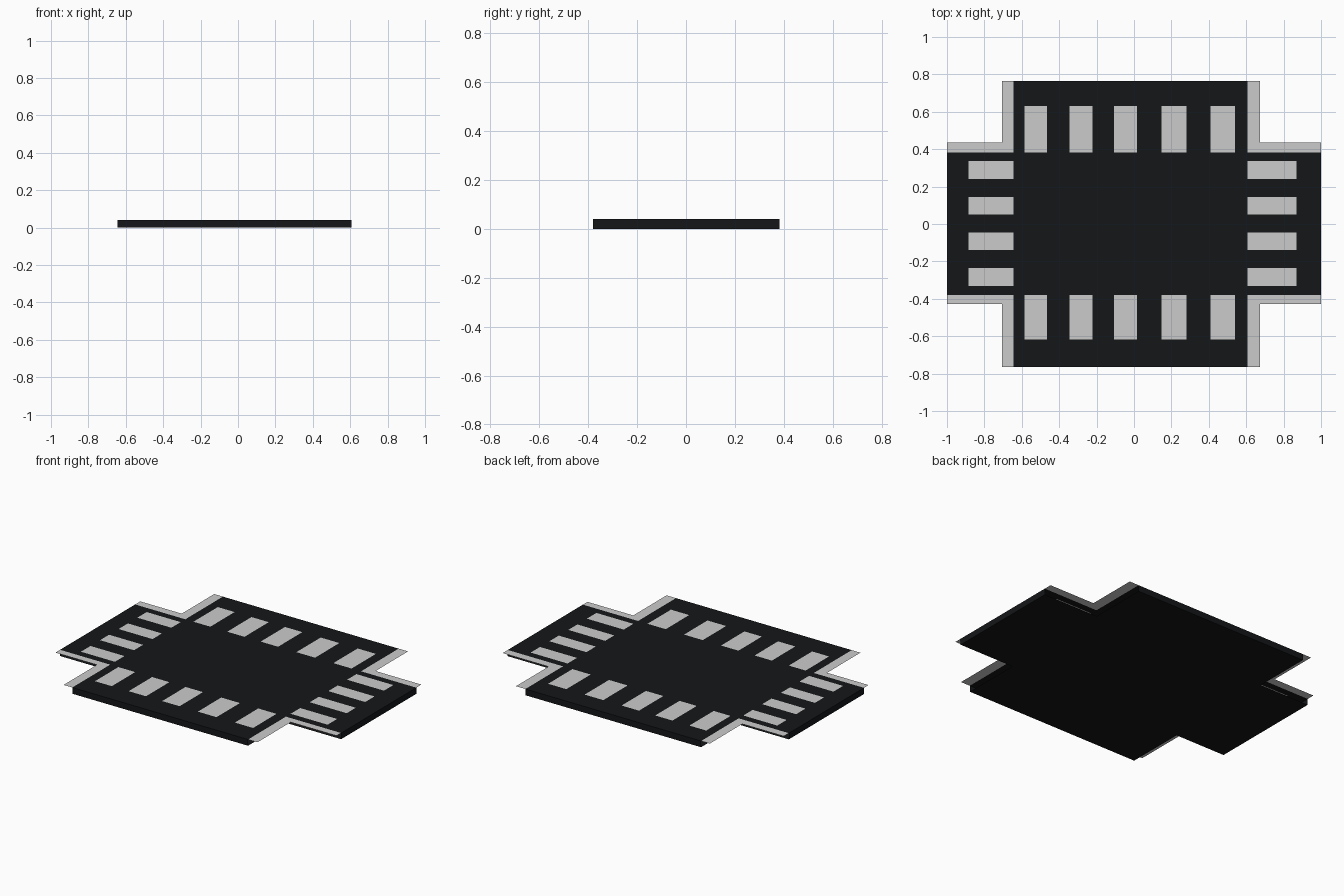
import bpy, bmesh

if "Cube" in bpy.data.objects:
    bpy.data.objects.remove(bpy.data.objects["Cube"])

H = 0.04                      # slab thickness
X0, X1 = -0.643, 0.607        # sides of the front/back arms
Y0, Y1 = -0.38, 0.383         # sides of the left/right arms
EX, EY = 1.0, 0.765           # outer ends of the arms

black = bpy.data.materials.new("black")
black.diffuse_color = (0.007, 0.008, 0.009, 1)
black.use_nodes = True
black.node_tree.nodes["Principled BSDF"].inputs["Base Color"].default_value = black.diffuse_color

# Rectangles are (x0, x1, y0, y1)
ARMS = [(-EX, EX, Y0, Y1), (X0, X1, -EY, EY)]
cols = [(-0.585, -0.465), (-0.345, -0.222), (-0.107, 0.017), (0.147, 0.28), (0.41, 0.54)]
rows = [(0.241, 0.336), (0.05, 0.145), (-0.138, -0.046), (-0.332, -0.235)]
WINDOWS = [(a, b, *y) for a, b in cols for y in ((Y1, 0.63), (-0.618, Y0))]
WINDOWS += [(*x, a, b) for a, b in rows for x in ((-0.885, X0), (X1, 0.87))]
TABS = []
for xa, xb in ((-0.705, X0), (X1, 0.674)):
    TABS += [(xa, xb, Y1, EY), (xa, xb, -EY, Y0)]
for ya, yb in ((Y1, 0.435), (-0.427, Y0)):
    TABS += [(-EX, X0, ya, yb), (X1, EX, ya, yb)]


def inside(x, y, rects):
    return any(a < x < b and c < y < d for a, b, c, d in rects)


def finish(name, bm, mat):
    me = bpy.data.meshes.new(name)
    bm.to_mesh(me)
    bm.free()
    if mat:
        me.materials.append(mat)
    ob = bpy.data.objects.new(name, me)
    bpy.context.collection.objects.link(ob)
    return ob


def sheet(name, rects, z, up=True, holes=(), mat=None):
    """Flat sheet covering the union of rects, leaving the holes open."""
    every = list(rects) + list(holes)
    xs = sorted({v for r in every for v in r[:2]})
    ys = sorted({v for r in every for v in r[2:]})
    bm = bmesh.new()
    for a, b in zip(xs, xs[1:]):
        for c, d in zip(ys, ys[1:]):
            x, y = (a + b) / 2, (c + d) / 2
            if inside(x, y, rects) and not inside(x, y, holes):
                pts = [(a, c), (b, c), (b, d), (a, d)]
                bm.faces.new([bm.verts.new((*p, z)) for p in (pts if up else pts[::-1])])
    bmesh.ops.remove_doubles(bm, verts=bm.verts, dist=1e-5)
    return finish(name, bm, mat)


def wall(name, p, q):
    """Upright strip closing one arm end."""
    bm = bmesh.new()
    bm.faces.new([bm.verts.new(v) for v in ((*p, 0), (*q, 0), (*q, H), (*p, H))])
    return finish(name, bm, black)


# Top and bottom sheets
sheet("top_sheet", ARMS, H, holes=WINDOWS, mat=black)
sheet("bottom_sheet", ARMS, 0, up=False, mat=black)

# Grey windows and side tabs, level with the top
sheet("windows", WINDOWS, H)
sheet("side_tabs", TABS, H)

# End walls of the four arms; the arm sides stay open
wall("front_wall", (X0, -EY), (X1, -EY))
wall("right_wall", (EX, Y0), (EX, Y1))
wall("back_wall", (X1, EY), (X0, EY))
wall("left_wall", (-EX, Y1), (-EX, Y0))
